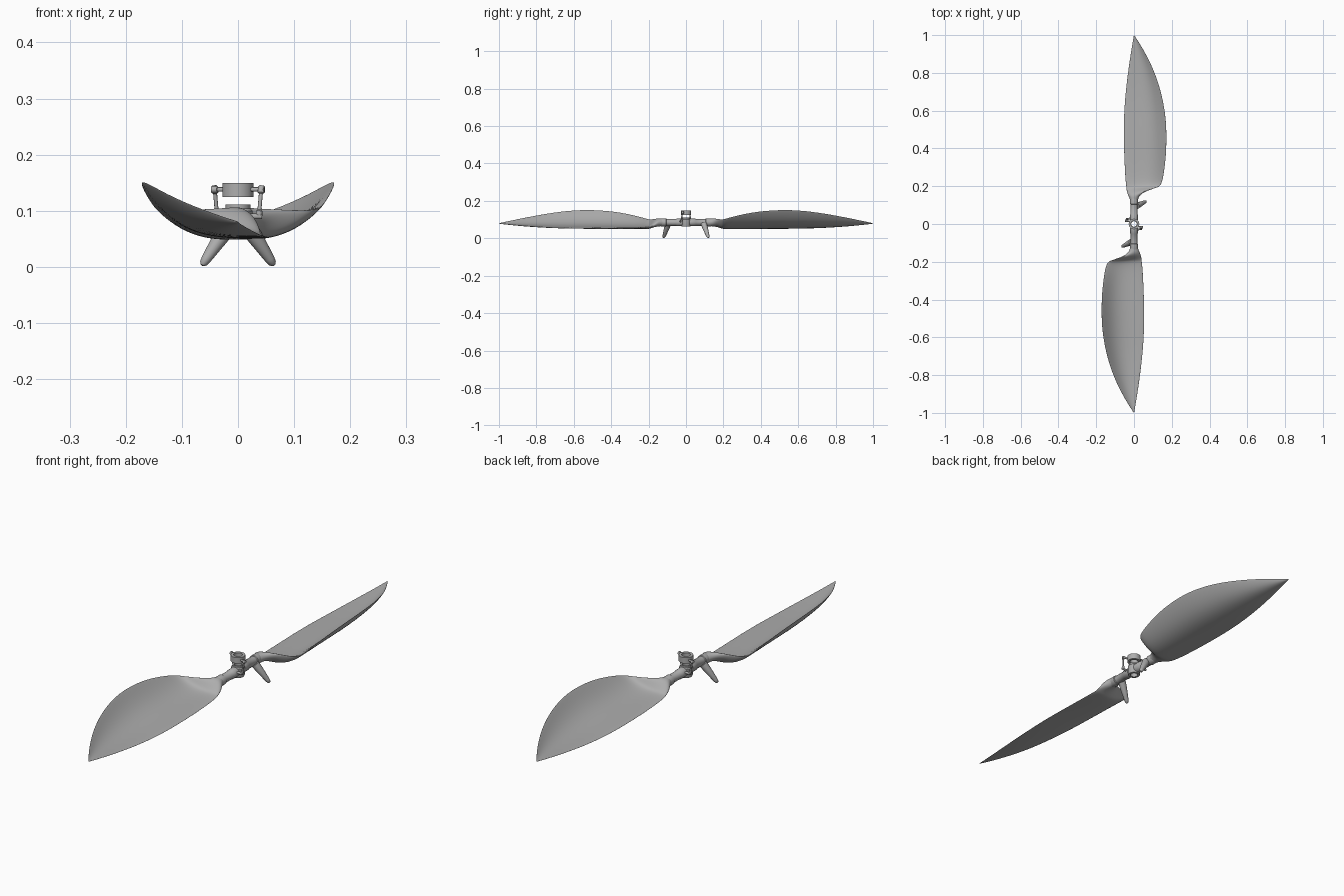
import bpy, bmesh, math
from mathutils import Vector, Matrix

cube = bpy.data.objects.get("Cube")
if cube:
    bpy.data.objects.remove(cube, do_unlink=True)

grey = bpy.data.materials.new("matte grey")
grey.use_nodes = True
grey.diffuse_color = (0.42, 0.42, 0.42, 1)
grey.node_tree.nodes["Principled BSDF"].inputs["Base Color"].default_value = grey.diffuse_color


def finish(name, bm, turn=0, angle=40):
    """Turn the part about the mast and make it an object."""
    bmesh.ops.recalc_face_normals(bm, faces=bm.faces)
    bm.transform(Matrix.Rotation(turn, 4, "Z"))
    mesh = bpy.data.meshes.new(name)
    bm.to_mesh(mesh)
    bm.free()
    mesh.materials.append(grey)
    obj = bpy.data.objects.new(name, mesh)
    bpy.context.collection.objects.link(obj)
    bpy.ops.object.select_all(action="DESELECT")
    obj.select_set(True)
    bpy.context.view_layer.objects.active = obj
    bpy.ops.object.shade_smooth_by_angle(angle=math.radians(angle))
    return obj


def loft(bm, rings, closed=False):
    """Skin a list of point rings; cap the ends or join last to first."""
    rows = [[bm.verts.new(p) for p in ring] for ring in rings]
    pairs = list(zip(rows, rows[1:])) + ([(rows[-1], rows[0])] if closed else [])
    for a, b in pairs:
        for i in range(len(a)):
            j = (i + 1) % len(a)
            bm.faces.new((a[i], a[j], b[j], b[i]))
    if not closed:
        bm.faces.new(rows[0])
        bm.faces.new(rows[-1])


def rod(name, start, end, profile, turn=0, sides=20):
    """Turned part: profile lists (fraction along the axis, radius)."""
    start, end = Vector(start), Vector(end)
    axis = end - start
    spin = axis.to_track_quat("Z", "Y")
    rings = []
    for f, r in profile:
        rings.append([start + axis * f + spin @ Vector((r * math.cos(a), r * math.sin(a), 0))
                      for a in (math.tau * i / sides for i in range(sides))])
    bm = bmesh.new()
    loft(bm, rings)
    return finish(name, bm, turn)


def sleeve(name, profile, sides=40):
    """Hollow turned part about the mast: profile is a closed (radius, z) loop."""
    rings = [[(r * math.cos(a), r * math.sin(a), z)
              for a in (math.tau * i / sides for i in range(sides))] for r, z in profile]
    bm = bmesh.new()
    loft(bm, rings, closed=True)
    return finish(name, bm)


# Blade stations: y, left x, left z, right x, right z, camber, half thickness
STATIONS = [
    (.11, -.019, .085, .019, .085, 0, .019),
    (.135, -.022, .083, .022, .088, 0, .021),
    (.155, -.033, .075, .032, .096, .001, .021),
    (.175, -.039, .066, .065, .1, .006, .016),
    (.19, -.041, .06, .115, .1, .014, .011),
    (.202, -.043, .057, .145, .102, .02, .009),
    (.25, -.048, .054, .157, .117, .028, .007),
    (.35, -.053, .052, .17, .14, .036, .006),
    (.45, -.056, .052, .174, .151, .039, .006),
    (.55, -.056, .052, .171, .154, .04, .006),
    (.65, -.05, .053, .156, .147, .036, .005),
    (.75, -.04, .057, .13, .132, .029, .005),
    (.85, -.026, .064, .09, .113, .019, .004),
    (.93, -.013, .071, .046, .096, .009, .003),
    (.985, -.003, .077, .011, .084, .002, .002),
    (1, -.001, .079, .001, .081, 0, .001),
]


def blade(turn):
    count = 20
    rings = []
    for y, lx, lz, rx, rz, camber, half in STATIONS:
        left, right = Vector((lx, y, lz)), Vector((rx, y, rz))
        chord = right - left
        normal = Vector((-chord.z, 0, chord.x)).normalized()
        ring = []
        for i in range(count):
            a = math.tau * i / count
            t = (1 - math.cos(a)) / 2
            sag = camber * math.sin(math.pi * t ** 1.15)
            ring.append(left + chord * t + normal * (half * math.sin(a) - sag))
        rings.append(ring)
    bm = bmesh.new()
    loft(bm, rings)
    obj = finish("blade", bm, turn, 60)
    smooth = obj.modifiers.new("smooth surface", "SUBSURF")
    smooth.levels = smooth.render_levels = 2


# Hollow hub sleeve with a top lip, and the separate control ring above
sleeve("hub_sleeve", [(.015, .062), (.024, .062), (.026, .066), (.026, .1),
                      (.022, .104), (.022, .111), (.015, .111)])
sleeve("control_ring", [(.017, .125), (.028, .125), (.028, .15), (.017, .15)])

# Everything else repeats half a turn around the mast
for turn in (0, math.pi):
    blade(turn)
    rod("blade_grip", (0, .02, .085), (0, .14, .085),
        [(0, .02), (.25, .02), (.27, .018), (.7, .018), (.72, .021), (.95, .021), (1, .019)], turn)
    # Tapered pitch horn with a rounded end
    rod("pitch_horn", (.014, .095, .078), (.064, .12, .003),
        [(0, .016), (.3, .0145), (.85, .009), (.95, .007), (1, .003)], turn)
    # Link from the ring down to the grip
    rod("ring_pin", (.02, -.012, .138), (.047, -.018, .138),
        [(0, .004), (.6, .004), (.62, .006), (1, .006)], turn, 12)
    rod("link_rod", (.042, -.018, .145), (.037, -.026, .088),
        [(0, .004), (.06, .006), (.22, .006), (.26, .0035), (.76, .0035),
         (.8, .006), (.95, .006), (1, .004)], turn, 12)
    rod("lower_pin", (.01, -.03, .09), (.042, -.026, .09),
        [(0, .005), (1, .005)], turn, 12)
